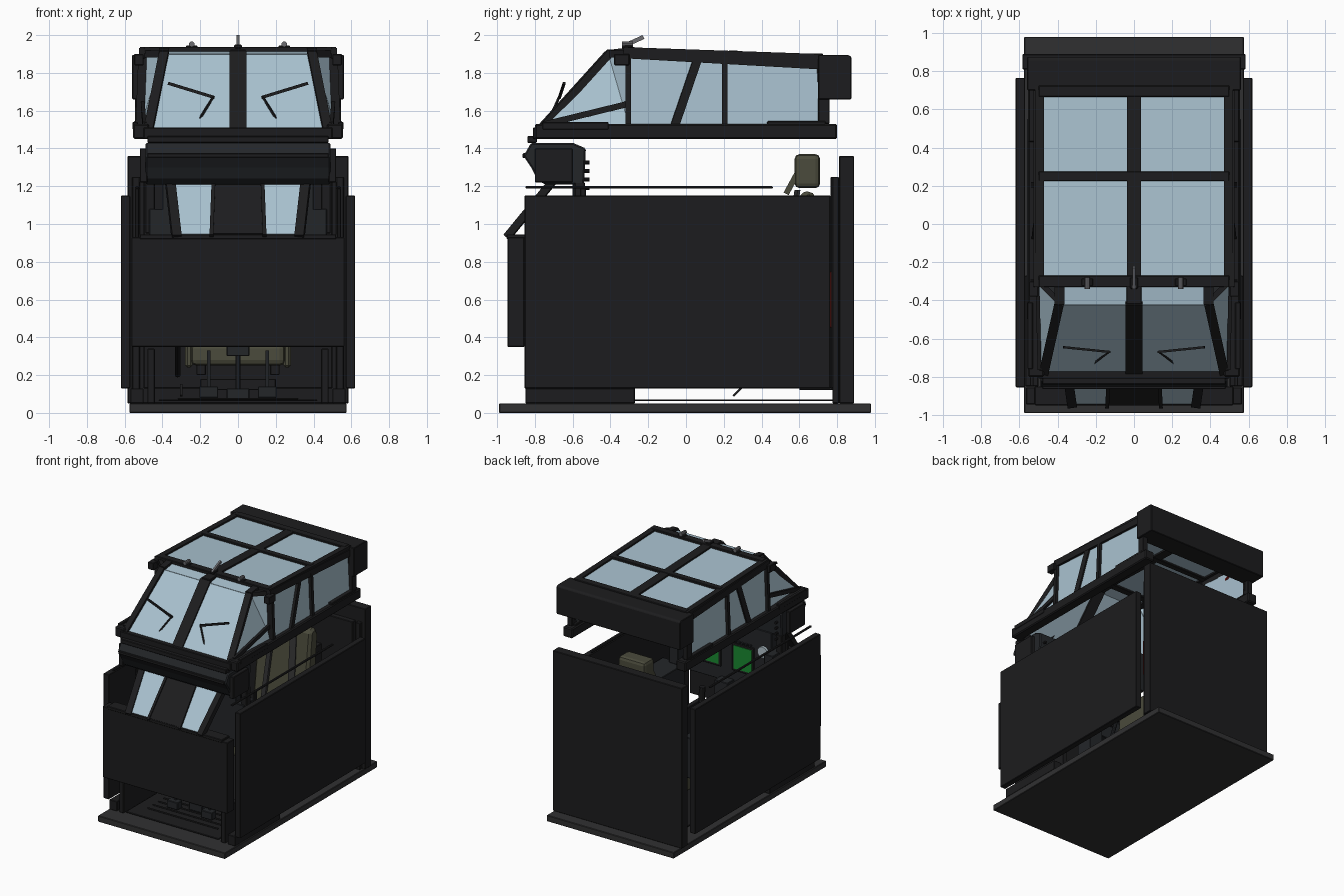
import bpy, bmesh, math
from mathutils import Vector, Matrix

if "Cube" in bpy.data.objects:
    bpy.data.objects.remove(bpy.data.objects["Cube"])

def mat(name, c):
    m = bpy.data.materials.new(name)
    m.diffuse_color = (*c, 1)
    m.use_nodes = True
    m.node_tree.nodes["Principled BSDF"].inputs["Base Color"].default_value = m.diffuse_color
    return m

BLACK = mat("black_paint", (.012, .012, .013))
GREY = mat("floor_grey", (.03, .03, .031))
DASH = mat("dash_grey", (.017, .019, .022))
METAL = mat("metal", (.15, .15, .16))
GLASS = mat("glass", (.40, .54, .63))
OLIVE = mat("olive", (.07, .07, .045))
GREEN = mat("screen_green", (.01, .25, .03))
RED = mat("red", (.4, .02, .015))
DIAL = mat("dial", (.45, .55, .6))

def finish(name, bm, m, bevel=0, seg=1):
    bmesh.ops.recalc_face_normals(bm, faces=bm.faces)
    me = bpy.data.meshes.new(name)
    bm.to_mesh(me)
    bm.free()
    o = bpy.data.objects.new(name, me)
    bpy.context.collection.objects.link(o)
    me.materials.append(m)
    if bevel:
        b = o.modifiers.new("bevel", 'BEVEL')
        b.width, b.segments = bevel, seg
    return o

def box(name, x, y, z, m=BLACK, bevel=.004, seg=1):
    bm = bmesh.new()
    bmesh.ops.create_cube(bm, size=1)
    for v in bm.verts:
        v.co = Vector([(r[0] + r[1]) / 2 + c * (r[1] - r[0]) for r, c in zip((x, y, z), v.co)])
    return finish(name, bm, m, bevel, seg)

def beam(name, p, q, w=.04, d=.04, m=BLACK, sides=4):
    p, q = Vector(p), Vector(q)
    bm = bmesh.new()
    if sides == 4:
        bmesh.ops.create_cube(bm, size=1)
    else:
        bmesh.ops.create_cone(bm, cap_ends=True, segments=sides, radius1=.5, radius2=.5, depth=1)
    rot = (q - p).to_track_quat('Z', 'Y').to_matrix().to_4x4()
    bm.transform(Matrix.Translation((p + q) / 2) @ rot @ Matrix.Diagonal((w, d, (q - p).length, 1)))
    return finish(name, bm, m)

def prism(name, pts, x0, x1, m=BLACK, bevel=.004):
    bm = bmesh.new()
    f = bm.faces.new([bm.verts.new((x0, y, z)) for y, z in pts])
    r = bmesh.ops.extrude_face_region(bm, geom=[f])
    for v in r["geom"]:
        if isinstance(v, bmesh.types.BMVert):
            v.co.x = x1
    return finish(name, bm, m, bevel)

def pane(name, pts, m=GLASS, t=.008):
    bm = bmesh.new()
    bm.faces.new([bm.verts.new(p) for p in pts])
    o = finish(name, bm, m)
    s = o.modifiers.new("solid", 'SOLIDIFY')
    s.thickness, s.offset = t, 0
    return o

def mbox(name, s, x, y, z, *a):
    return box(name, sorted((x[0] * s, x[1] * s)), y, z, *a)

# tub: floor, walls and nose
box("base_plate", (-.575, .575), (-.99, .98), (0, .05), GREY)
box("floor_sheet", (-.42, .42), (-.85, .8), (.062, .072))
box("back_wall", (-.585, .585), (.81, .89), (.05, 1.36))
box("back_inner_panel", (-.5, .5), (.765, .81), (.13, 1.25))
box("front_panel", (-.565, .565), (-.945, -.855), (.35, .93))
for i in range(4):
    box("floor_rib", (-.32, .32), (-.72 + i * .07, -.705 + i * .07), (.07, .08))

# slanted nose wall with two lower windows
def slant(z, off=0):
    return -.94 + (z - .94) * .82 - off
def nose(x0, x1, x2, x3, off=0, z0=.94, z1=1.3):
    return [(x0, slant(z0, off), z0), (x1, slant(z0, off), z0), (x2, slant(z1, off), z1), (x3, slant(z1, off), z1)]
pane("nose_centre", nose(-.135, .135, .135, -.135), BLACK, .03)
box("nose_sill", (-.52, .52), (-.95, -.85), (.92, .945))

for s in (1, -1):
    mbox("side_panel", s, (.57, .62), (-.855, .765), (.13, 1.15))
    mbox("foot_side_block", s, (.5, .57), (-.85, -.27), (.05, .13))
    mbox("foot_side_wall", s, (.44, .48), (-.85, -.27), (.05, .34))
    mbox("side_console", s, (.36, .56), (-.5, .55), (.45, .78), DASH)
    mbox("console_box", s, (.39, .47), (-.6, -.45), (.78, 1.08), DASH)
    mbox("side_rod", s, (.525, .545), (-.85, .46), (1.187, 1.2))
    mbox("rod_post", s, (.525, .545), (-.56, -.53), (.9, 1.19))
    mbox("rear_post", s, (.52, .56), (.775, .81), (.05, 1.25))
    mbox("red_bottle", s, (.505, .535), (.74, .77), (.45, .75), RED)
    pane("lower_window", nose(.145 * s, .3 * s, .345 * s, .13 * s, .004, .945, 1.275))
    beam("nose_frame", (.325 * s, slant(.93), .93), (.37 * s, slant(1.32), 1.32), .05, .04)
    beam("nose_inner_frame", (.14 * s, slant(.93), .93), (.125 * s, slant(1.32), 1.32), .02, .045)
    # pedals
    beam("pedal_arm", (.155 * s, -.58, .1), (.155 * s, -.6, .33), .018, .018, DASH)
    mbox("pedal", s, (.105, .205), (-.63, -.57), (.08, .14), DASH)
box("nose_head_frame", (-.39, .39), (-.67, -.6), (1.27, 1.31))
box("stick_base", (-.06, .06), (-.55, -.42), (.07, .13), DASH)

# dashboard and instrument panel
prism("dash_hood", [(-.86, 1.36), (-.82, 1.3), (-.79, 1.24), (-.75, 1.21), (-.54, 1.21),
                    (-.53, 1.4), (-.6, 1.43), (-.82, 1.43)], -.49, .49, DASH, .008)
box("hood_front_lip", (-.48, .48), (-.865, -.8), (1.35, 1.375))
box("instrument_panel", (-.4, .4), (-.6, -.535), (.72, 1.22), DASH)
box("centre_pedestal", (-.06, .06), (-.6, -.45), (.3, .75), DASH)
for s in (1, -1):
    mbox("screen_frame", s, (.05, .25), (-.535, -.522), (.83, 1.06))
    mbox("screen", s, (.07, .23), (-.523, -.517), (.85, 1.04), GREEN, 0)
    for i in range(5):
        mbox("screen_key", s, (.065 + i * .035, .085 + i * .035), (-.53, -.512), (1.065, 1.08), DASH, 0)
    beam("dial", (.33 * s, -.535, 1.05), (.33 * s, -.515, 1.05), .09, .09, DIAL, 20)
    beam("small_dial", (.33 * s, -.535, .9), (.33 * s, -.515, .9), .07, .07, BLACK, 20)
    for i in range(4):
        z = 1.19 + i * .045
        beam("knob", (.45 * s, -.54, z), (.45 * s, -.51, z), .02, .02, BLACK, 10)
    mbox("dash_end_bracket", s, (.48, .52), (-.8, -.6), (1.22, 1.4))
    mbox("hood_foot", s, (.44, .49), (-.59, -.535), (.95, 1.22))

# seat with harness, hanging on the back panel
box("seat_cushion", (-.25, .25), (.08, .6), (.25, .37), OLIVE, .03, 2)
prism("seat_back", [(.5, .33), (.62, .3), (.7, 1.12), (.66, 1.18), (.6, 1.16)], -.24, .24, OLIVE, .02)
box("headrest", (-.12, .12), (.575, .71), (1.19, 1.37), OLIVE, .025, 2)
box("seat_mount", (-.2, .2), (.6, .81), (.12, .18))
box("seat_rear_foot", (-.25, .25), (.58, .81), (.27, .31), OLIVE)
for s in (1, -1):
    mbox("seat_side", s, (.24, .28), (.15, .62), (.24, .5), OLIVE, .012)
    beam("harness_strap", (.09 * s, .59, 1.18), (.13 * s, .48, .4), .05, .015, GREY)
    beam("shoulder_strut", (.09 * s, .53, 1.16), (.09 * s, .59, 1.27), .03, .03, OLIVE)
    mbox("seat_post", s, (.17, .22), (.66, .77), (.2, 1.0))
beam("control_stick", (0, -.48, .1), (0, -.2, .68), .03, .03, DASH, 10)
beam("stick_grip", (0, -.2, .66), (0, -.21, .8), .05, .05, BLACK, 10)
beam("collective_lever", (-.32, .3, .2), (-.32, -.1, .5), .03, .03, BLACK, 10)
beam("floor_lever", (-.3, .25, .09), (-.3, .31, .15), .012, .012)

# canopy lower frame and windshield
box("front_sill", (-.5, .5), (-.81, -.75), (1.45, 1.51))
box("front_sill_lip", (-.48, .48), (-.84, -.79), (1.43, 1.465))
beam("windshield_centre_bar", (0, -.79, 1.48), (0, -.41, 1.905), .09, .035)
box("windshield_top_bar", (-.04, .04), (-.42, -.3), (1.89, 1.925))

def roof_z(y):
    return 1.918 - (y + .3) * .035

for s in (1, -1):
    mbox("side_sill", s, (.47, .555), (-.8, .8), (1.45, 1.53), BLACK, .008)
    mbox("sill_handle", s, (.53, .558), (-.76, -.41), (1.5, 1.54))
    mbox("sill_rear_step", s, (.48, .55), (.43, .74), (1.52, 1.545))
    beam("windshield_side_bar", (.475 * s, -.79, 1.48), (.39 * s, -.41, 1.9), .05, .04)
    beam("windshield_brow", (.39 * s, -.42, 1.9), (.39 * s, -.3, 1.915), .05, .04)
    pane("windshield", [(.03 * s, -.785, 1.49), (.46 * s, -.785, 1.49), (.375 * s, -.42, 1.895), (.03 * s, -.42, 1.895)])
    pane("windshield_top", [(.03 * s, -.42, 1.895), (.375 * s, -.42, 1.895), (.375 * s, -.31, 1.912), (.03 * s, -.31, 1.912)])
    # side glazing
    pane("quarter_window_low", [(.485 * s, -.76, 1.52), (.51 * s, -.3, 1.52), (.395 * s, -.41, 1.9)])
    pane("quarter_window_high", [(.51 * s, -.3, 1.52), (.49 * s, -.3, 1.9), (.395 * s, -.41, 1.9)])
    beam("quarter_strut", (.495 * s, -.76, 1.525), (.505 * s, -.31, 1.635), .02, .032)
    beam("quarter_top_bar", (.39 * s, -.41, 1.9), (.5 * s, -.3, 1.9), .03, .035)
    pane("side_window", [(.515 * s, -.3, 1.52), (.515 * s, .73, 1.52), (.5 * s, .73, 1.83), (.5 * s, -.3, 1.9)])
    for y0, y1, w in ((-.305, -.305, .045), (-.06, .065, .045), (.205, .205, .04), (.73, .71, .025)):
        beam("side_pillar", (.52 * s, y0, 1.52), (.505 * s, y1, roof_z(y1) - .02), .03, w)
    beam("side_top_rail", (.51 * s, -.33, 1.905), (.51 * s, .73, 1.845), .03, .055)
    # roof frame
    beam("roof_side_rail", (.495 * s, -.33, roof_z(-.33)), (.495 * s, .72, roof_z(.72)), .045, .035)
    for y0, y1 in ((-.27, .23), (.27, .67)):
        pane("roof_window", [(.03 * s, y0, roof_z(y0)), (.48 * s, y0, roof_z(y0)),
                             (.48 * s, y1, roof_z(y1)), (.03 * s, y1, roof_z(y1))])
    # wiper
    mbox("wiper_motor", s, (.195, .265), (-.765, -.73), (1.495, 1.52))
    beam("wiper_arm", (.225 * s, -.74, 1.52), (.13 * s, -.67, 1.675), .01, .01)
    beam("wiper_blade", (.125 * s, -.67, 1.67), (.37 * s, -.645, 1.745), .012, .016)
    # roof lamps and corner fittings
    mbox("lamp_base", s, (.215, .275), (-.325, -.285), (1.93, 1.945))
    beam("roof_lamp", (.245 * s, -.34, 1.952), (.245 * s, -.28, 1.952), .03, .03, METAL, 10)
    mbox("corner_fitting", s, (.5, .55), (-.38, -.3), (1.84, 1.9))
    beam("red_handle", (.46 * s, .62, 1.785), (.5 * s, .5, 1.78), .014, .014, RED)
    mbox("rear_bracket", s, (.5, .545), (.7, .76), (1.53, 1.68))
beam("roof_centre_rail", (0, -.33, roof_z(-.33)), (0, .72, roof_z(.72)), .075, .035)
for y, w in ((-.3, .06), (.25, .05), (.695, .06)):
    z = roof_z(y)
    box("roof_cross_rail", (-.5, .5), (y - w / 2, y + w / 2), (z - .02, z + .02))

# rear housing and roof probe
prism("rear_housing", [(.7, 1.66), (.875, 1.66), (.875, 1.885), (.86, 1.895), (.7, 1.895)], -.56, .56)
box("probe_foot", (-.02, .02), (-.34, -.28), (1.93, 1.95))
beam("roof_probe", (0, -.335, 1.94), (0, -.225, 1.99), .016, .022, METAL)
